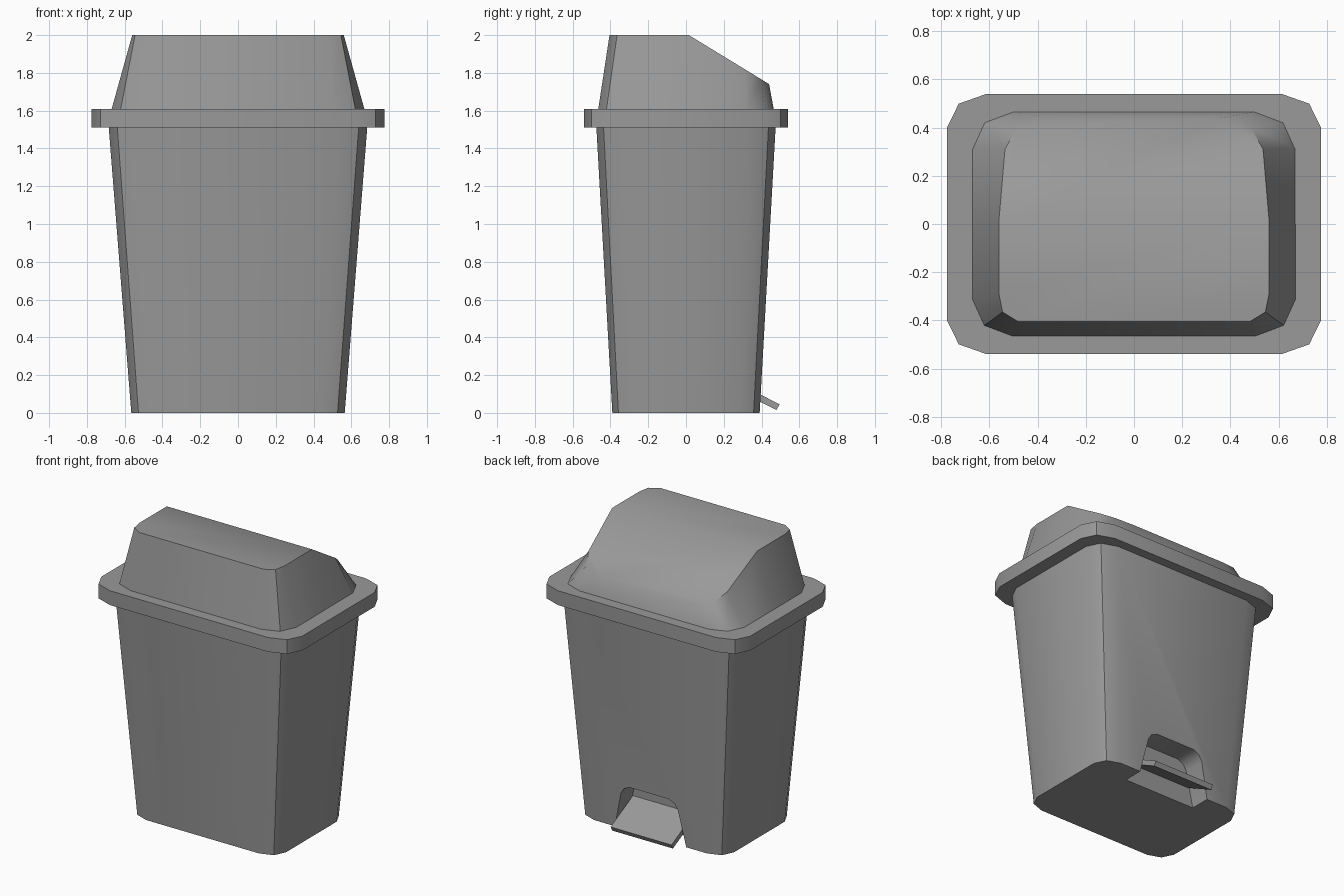
import bpy, bmesh, math
from mathutils import Matrix, Vector

cube = bpy.data.objects.get("Cube")
if cube:
    bpy.data.objects.remove(cube, do_unlink=True)

grey = bpy.data.materials.new("grey plastic")
grey.use_nodes = True
colour = (0.32, 0.32, 0.32, 1)
grey.diffuse_color = colour
grey.node_tree.nodes["Principled BSDF"].inputs["Base Color"].default_value = colour


def half_ring(hx, hy, rx, ry, z):
    """Right half of a rectangle with two-segment corners, front to back."""
    corner = [(hx - rx + rx * math.sin(a), hy - ry + ry * math.cos(a))
              for a in (0, math.pi / 4, math.pi / 2)]
    front = [(x, -y, z) for x, y in corner]
    back = [(x, y, z) for x, y in reversed(corner)]
    return front + [(hx, 0, z)] + back


def full_ring(half):
    return half + [(-x, y, z) for x, y, z in reversed(half)]


def finish(name, bm):
    bmesh.ops.recalc_face_normals(bm, faces=bm.faces)
    mesh = bpy.data.meshes.new(name)
    bm.to_mesh(mesh)
    bm.free()
    mesh.materials.append(grey)
    obj = bpy.data.objects.new(name, mesh)
    bpy.context.collection.objects.link(obj)
    return obj


def smooth(obj):
    obj.data.shade_smooth()
    obj.data.set_sharp_from_angle(angle=math.radians(38))


def loft(name, lower, upper, creased_top=False):
    """Join two rings, closing both ends."""
    bm = bmesh.new()
    low = [bm.verts.new(p) for p in lower]
    top = [bm.verts.new(p) for p in upper]
    n = len(low)
    for i in range(n):
        j = (i + 1) % n
        bm.faces.new((low[i], low[j], top[j], top[i]))
    bm.faces.new(low)
    if creased_top:
        # Split between the middle point of each side
        m, k = n // 4, n - 1 - n // 4
        bm.faces.new(top[m:k + 1])
        bm.faces.new(top[k:] + top[:m + 1])
    else:
        bm.faces.new(top)
    return finish(name, bm)


# Tapered bin body
body = loft("bin_body",
            full_ring(half_ring(0.565, 0.39, 0.13, 0.11, 0)),
            full_ring(half_ring(0.685, 0.475, 0.155, 0.13, 1.52)))

# Pedal recess, cut into the back
side = [(0.285, -0.05), (0.275, 0), (0.22, 0.25), (0.195, 0.29), (0.15, 0.31)]
outline = side + [(-x, z) for x, z in reversed(side)]
recess = loft("recess_cutter",
              [(x, 0.25, z) for x, z in outline],
              [(x, 0.6, z) for x, z in outline])
cut = body.modifiers.new("pedal recess", 'BOOLEAN')
cut.operation = 'DIFFERENCE'
cut.solver = 'EXACT'
cut.object = recess
bpy.context.view_layer.objects.active = body
bpy.ops.object.modifier_apply(modifier=cut.name)
bpy.data.objects.remove(recess, do_unlink=True)
smooth(body)

# Overhanging rim
rim = loft("rim",
           full_ring(half_ring(0.775, 0.54, 0.165, 0.14, 1.51)),
           full_ring(half_ring(0.775, 0.54, 0.165, 0.14, 1.61)))
smooth(rim)

# Lid with a sloping back
lid_top = [(0.48, -0.405, 2), (0.545, -0.365, 2), (0.56, -0.29, 2), (0.56, 0.015, 2),
           (0.535, 0.31, 1.82), (0.485, 0.40, 1.765), (0.36, 0.44, 1.74)]
lid = loft("lid",
           full_ring(half_ring(0.67, 0.465, 0.165, 0.15, 1.605)),
           full_ring(lid_top), creased_top=True)
smooth(lid)

# Foot pedal, tilted down and out of the recess
bm = bmesh.new()
bmesh.ops.create_cube(bm, size=1)
bmesh.ops.scale(bm, vec=Vector((0.47, 0.29, 0.035)), verts=bm.verts)
bmesh.ops.transform(bm, matrix=Matrix.Translation((0, 0.358, 0.096))
                    @ Matrix.Rotation(math.radians(-27), 4, 'X'), verts=bm.verts)
pedal = finish("foot_pedal", bm)
